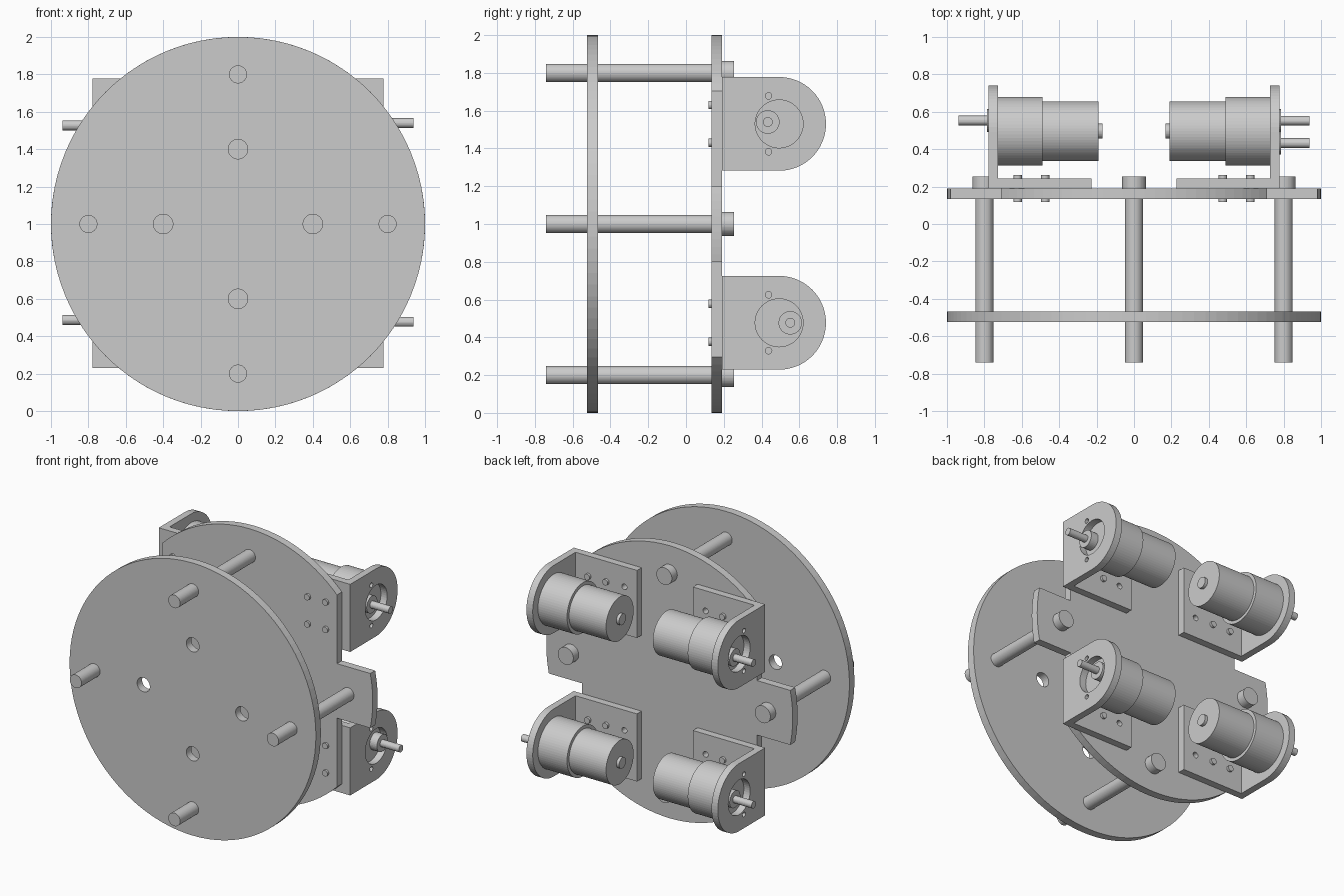
import bpy, bmesh
from math import sin, cos, pi, sqrt, asin

if "Cube" in bpy.data.objects:
    bpy.data.objects.remove(bpy.data.objects["Cube"])


def prism(name, pts, axis, a, b):
    """Extrude a flat outline along X (points are y,z) or Y (points are x,z)."""
    def place(p, t):
        return (t, p[0], p[1]) if axis == 'X' else (p[0], t, p[1])
    bm = bmesh.new()
    lo = [bm.verts.new(place(p, a)) for p in pts]
    hi = [bm.verts.new(place(p, b)) for p in pts]
    bm.faces.new(lo)
    bm.faces.new(hi)
    n = len(pts)
    for i in range(n):
        j = (i + 1) % n
        bm.faces.new((lo[i], lo[j], hi[j], hi[i]))
    bmesh.ops.recalc_face_normals(bm, faces=bm.faces)
    me = bpy.data.meshes.new(name)
    bm.to_mesh(me)
    bm.free()
    ob = bpy.data.objects.new(name, me)
    bpy.context.collection.objects.link(ob)
    return ob


def arc(u, v, r, a0, a1, n):
    return [(u + r * cos(a0 + (a1 - a0) * i / n), v + r * sin(a0 + (a1 - a0) * i / n))
            for i in range(n + 1)]


def cyl(name, u, v, r, axis, a, b, n=48):
    return prism(name, arc(u, v, r, 0, 2 * pi, n)[:-1], axis, a, b)


def drill(ob, cutters):
    """Cut holes, then remove the cutters."""
    for c in cutters:
        m = ob.modifiers.new('hole', 'BOOLEAN')
        m.operation, m.solver, m.object = 'DIFFERENCE', 'EXACT', c
        bpy.context.view_layer.objects.active = ob
        bpy.ops.object.modifier_apply(modifier=m.name)
        bpy.data.objects.remove(c)


# Front disc with four inner holes
front = cyl('front_plate', 0, 1, 1, 'Y', -0.525, -0.467, 96)
drill(front, [cyl('cutter', x, z, 0.052, 'Y', -0.7, -0.3, 32)
              for x, z in ((0.4, 1), (-0.4, 1), (0, 1.4), (0, 0.6))])

# Rear disc with wheel notches either side of the middle tabs
Y0, Y1 = 0.134, 0.191
XC, T = 0.71, 0.2
zc, xt = sqrt(1 - XC * XC), sqrt(1 - T * T)
ac, at = asin(zc), asin(T)
rear = (arc(0, 1, 1, -at, at, 10) + [(XC, 1 + T)]
        + arc(0, 1, 1, ac, pi - ac, 28) + [(-XC, 1 + T)]
        + arc(0, 1, 1, pi - at, pi + at, 10) + [(-XC, 1 - T)]
        + arc(0, 1, 1, pi + ac, 2 * pi - ac, 28) + [(XC, 1 - T)])
prism('rear_plate', rear, 'Y', Y0, Y1)

# Spacer rods with heads behind the rear plate
for x, z in ((0.8, 1), (-0.8, 1), (0, 1.8), (0, 0.2)):
    cyl('spacer_rod', x, z, 0.048, 'Y', -0.74, Y1)
    cyl('rod_head', x, z, 0.063, 'Y', Y1, 0.254)

# Four motors on angle brackets; shafts sit off centre
YC, R = 0.493, 0.248
WI, WO = 0.726, 0.777
for s, z, sy, dz in ((1, 1.53, 0.433, 0.01), (1, 0.477, 0.552, 0),
                     (-1, 1.53, 0.553, -0.003), (-1, 0.477, 0.553, 0.01)):
    # Bracket wall with round end, motor opening and screw holes
    wall = prism('bracket_wall', [(Y1, z - R)] + arc(YC, z, R, -pi / 2, pi / 2, 32)
                 + [(Y1, z + R)], 'X', s * WI, s * WO)
    drill(wall, [cyl('cutter', YC, z, 0.127, 'X', s * 0.7, s * 0.8)]
          + [cyl('cutter', 0.437, z + d, 0.017, 'X', s * 0.7, s * 0.8, 20)
             for d in (-0.148, 0.148)])
    # Bracket base with spare holes
    base = prism('bracket_base', [(s * 0.227, z - R), (s * WI, z - R),
                                  (s * WI, z + R), (s * 0.227, z + R)], 'Y', Y1, 0.244)
    drill(base, [cyl('cutter', s * 0.33, z + d, 0.021, 'Y', 0.17, 0.3, 20)
                 for d in (-0.1, 0.1)])
    # Bolts through base and rear plate
    for x in (0.475, 0.622):
        for d in (-0.1, 0.1):
            cyl('bolt', s * x, z + d, 0.022, 'Y', 0.118, 0.262, 20)
    # Motor parts along the axis
    cyl('gearbox', YC + 0.003, z, 0.184, 'X', s * 0.49, s * WI, 64)
    cyl('motor_can', YC + 0.003, z, 0.16, 'X', s * 0.19, s * 0.49, 64)
    cyl('motor_end_cap', YC + 0.003, z, 0.04, 'X', s * 0.168, s * 0.19, 32)
    cyl('shaft_collar', sy, z + dz, 0.062, 'X', s * WI, s * 0.785, 32)
    cyl('output_shaft', sy, z + dz, 0.026, 'X', s * 0.785, s * 0.937, 24)
